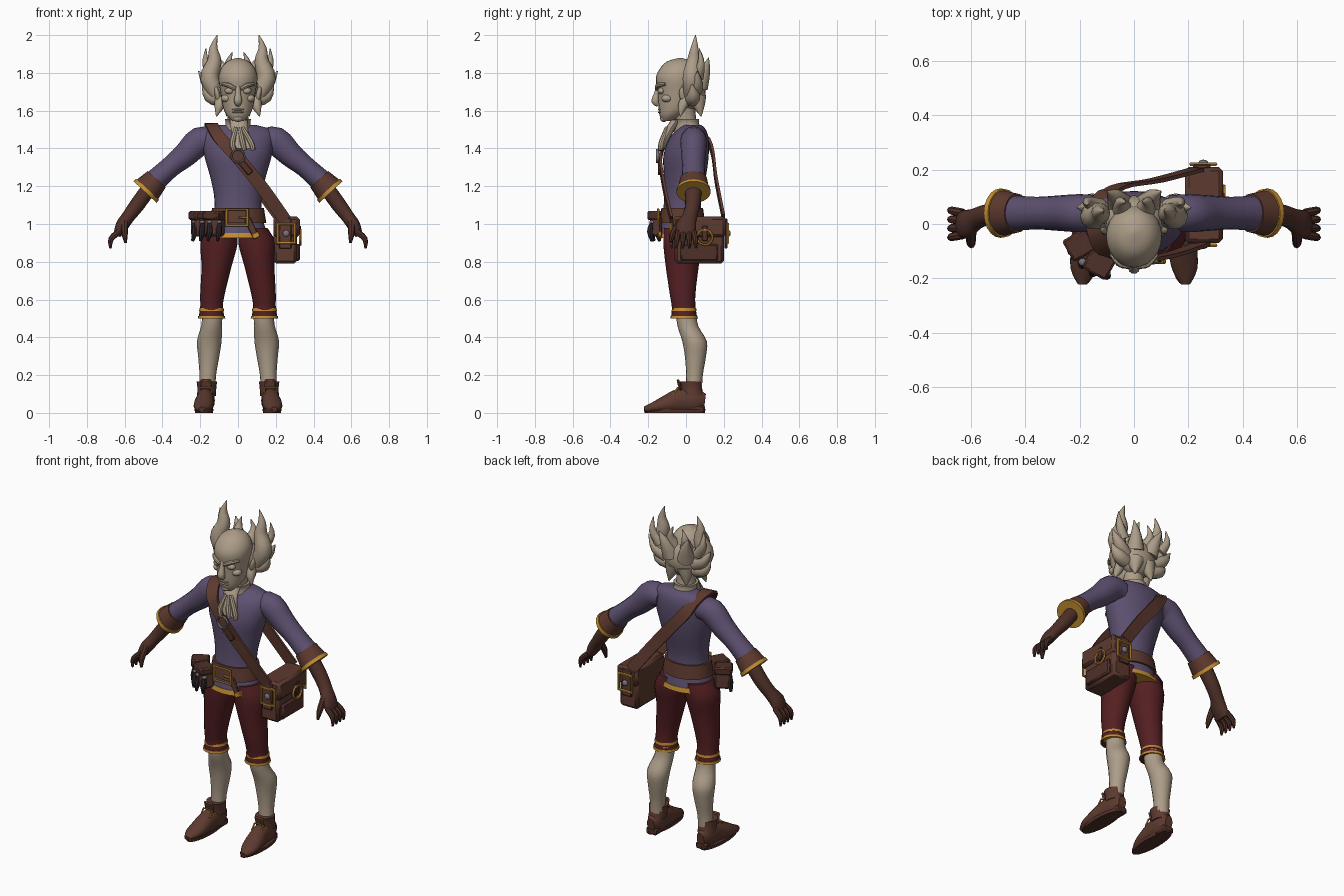
import bpy
import bmesh
from math import cos, sin, pi, sqrt, radians
from mathutils import Vector, Matrix, Euler

default_cube = bpy.data.objects.get("Cube")
if default_cube:
    bpy.data.objects.remove(default_cube, do_unlink=True)


def material(name, red, green, blue):
    mat = bpy.data.materials.new(name)
    mat.use_nodes = True
    mat.diffuse_color = (red, green, blue, 1)
    shader = next(n for n in mat.node_tree.nodes if n.type == "BSDF_PRINCIPLED")
    shader.inputs["Base Color"].default_value = mat.diffuse_color
    shader.inputs["Roughness"].default_value = .8
    return mat


beige = material("pale beige", .42, .34, .25)
purple = material("dusty purple", .11, .08, .16)
brown = material("leather brown", .11, .042, .028)
dark_brown = material("glove brown", .08, .03, .022)
red = material("dark red", .09, .014, .016)
gold = material("gold", .55, .27, .03)
dark = material("dark cloth", .03, .022, .03)
silver = material("dull silver", .2, .17, .2)

ACROSS = Vector((0, 1, 0))
UP = Vector((0, 0, 1))


def dress(obj, mat, mirror=False, bevel=0):
    """Give an object its colour, shading and modifiers."""
    obj.data.materials.append(mat)
    obj.data.shade_smooth()
    obj.data.set_sharp_from_angle(angle=radians(40))
    if bevel:
        obj.modifiers.new("Bevel", "BEVEL").width = bevel
    if mirror:
        mod = obj.modifiers.new("Mirror", "MIRROR")
        mod.use_mirror_merge = False
    return obj


def from_bmesh(bm, name, mat, mirror=False, bevel=0):
    bmesh.ops.recalc_face_normals(bm, faces=bm.faces)
    mesh = bpy.data.meshes.new(name)
    bm.to_mesh(mesh)
    bm.free()
    obj = bpy.data.objects.new(name, mesh)
    bpy.context.collection.objects.link(obj)
    return dress(obj, mat, mirror, bevel)


def smooth_path(points, steps):
    """Catmull-Rom interpolation of positions and radii."""
    pts = [Vector(p if len(p) == 5 else (*p, p[-1])) for p in points]
    out = []
    for i in range(len(pts) - 1):
        a, b, c, d = pts[max(i - 1, 0)], pts[i], pts[i + 1], pts[min(i + 2, len(pts) - 1)]
        for k in range(steps):
            t = k / steps
            out.append((b * 2 + (c - a) * t + (a * 2 - b * 5 + c * 4 - d) * t * t
                        + (b * 3 - a - c * 3 + d) * t * t * t) / 2)
    return out + [pts[-1]]


def sweep(name, points, mat, sides=16, level=False, ref=ACROSS, mirror=False, steps=3):
    """Skin elliptical (or square) sections along a path of x, y, z, radius, radius."""
    path = smooth_path(points, steps)
    spots = [Vector(p[:3]) for p in path]
    offset, grow = (pi / 4, sqrt(2)) if sides == 4 else (0, 1)
    bm = bmesh.new()
    rings = []
    for i, p in enumerate(path):
        tangent = UP if level else spots[min(i + 1, len(spots) - 1)] - spots[max(i - 1, 0)]
        facing = ref(spots[i]) if callable(ref) else ref
        u = facing.cross(tangent).normalized() * max(p[3], .001) * grow
        v = tangent.cross(u).normalized() * max(p[4], .001) * grow
        angles = [offset + 2 * pi * k / sides for k in range(sides)]
        rings.append([bm.verts.new(spots[i] + u * cos(g) + v * sin(g)) for g in angles])
    for low, high in zip(rings, rings[1:]):
        for k in range(sides):
            j = (k + 1) % sides
            bm.faces.new((low[k], low[j], high[j], high[k]))
    bm.faces.new(rings[0])
    bm.faces.new(rings[-1])
    return from_bmesh(bm, name, mat, mirror)


def placed(loc, size, turn=(0, 0, 0)):
    rotation = Euler([radians(a) for a in turn]).to_matrix().to_4x4()
    return Matrix.Translation(loc) @ rotation @ Matrix.Diagonal((*size, 1))


def box(name, loc, size, mat, turn=(0, 0, 0), mirror=False, bevel=.008):
    bm = bmesh.new()
    bmesh.ops.create_cube(bm, size=1, matrix=placed(loc, size, turn))
    return from_bmesh(bm, name, mat, mirror, bevel)


def ball(name, loc, size, mat, turn=(0, 0, 0), mirror=False):
    bm = bmesh.new()
    bmesh.ops.create_uvsphere(bm, u_segments=20, v_segments=12, radius=1,
                              matrix=placed(loc, size, turn))
    return from_bmesh(bm, name, mat, mirror)


def ring(name, loc, size, mat, turn=(90, 0, 0), square=True, mirror=False):
    """A round ring or a square buckle frame; size gives half width, half height, depth."""
    bpy.ops.mesh.primitive_torus_add(major_segments=4 if square else 20, minor_segments=6,
                                     major_radius=1, minor_radius=.15)
    obj = bpy.context.object
    obj.name = name
    if square:
        obj.data.transform(Matrix.Rotation(pi / 4, 4, "Z"))
        obj.data.transform(Matrix.Diagonal((sqrt(2), sqrt(2), 1, 1)))
    obj.data.transform(placed(loc, size, turn))
    return dress(obj, mat, mirror)


# Head, neck and face
sweep("head", [(0, -.1, 1.545, .03, .025), (0, -.08, 1.575, .06, .06), (0, -.055, 1.62, .08, .09),
               (0, -.045, 1.7, .093, .105), (0, -.045, 1.77, .103, .115), (0, -.04, 1.82, .092, .1),
               (0, -.035, 1.86, .058, .066), (0, -.03, 1.88, .005)], beige, 24, level=True)
sweep("neck", [(0, .02, 1.47, .06), (0, 0, 1.55, .055), (0, -.01, 1.62, .06)], beige, level=True)
sweep("nose", [(0, -.145, 1.73, .012), (0, -.155, 1.69, .015), (0, -.162, 1.65, .022),
               (0, -.145, 1.63, .012)], beige, 10)
ball("eye", (.045, -.13, 1.705), (.026, .02, .018), beige, mirror=True)
sweep("brow", [(.015, -.155, 1.715, .01), (.05, -.147, 1.735, .013), (.085, -.11, 1.74, .008)],
      beige, 8, ref=UP, mirror=True)
ball("cheekbone", (.06, -.1, 1.665), (.03, .03, .022), beige, mirror=True)
for lip, height in (("upper_lip", 1.606), ("lower_lip", 1.592)):
    ball(lip, (0, -.135, height), (.032, .014, .006), beige)
ball("chin", (0, -.118, 1.56), (.026, .02, .02), beige)
ball("ear", (.108, -.005, 1.68), (.015, .03, .05), beige, (15, 12, 0), mirror=True)

# Hair: a shell at the back with upswept locks on each side
ball("hair_back", (0, .02, 1.71), (.115, .085, .11), beige)
locks = {
    "side_hair_horn": [(.1, .03, 1.67, .04), (.15, .03, 1.77, .05), (.125, .04, 1.86, .038),
                       (.13, .045, 1.93, .022), (.11, .05, 2, .002)],
    "outer_hair_spike": [(.1, .04, 1.7, .04), (.16, .06, 1.74, .032), (.21, .06, 1.81, .002)],
    "low_hair_curl": [(.09, .03, 1.66, .04), (.15, .04, 1.68, .036), (.19, .03, 1.74, .002)],
    "rear_hair_spike": [(.13, .06, 1.78, .035), (.17, .08, 1.85, .02), (.17, .07, 1.93, .002)],
    "back_hair_lock": [(.05, .07, 1.73, .05), (.07, .1, 1.81, .03), (.1, .12, 1.88, .002)],
    "crown_hair_lock": [(.04, .05, 1.78, .04), (.05, .08, 1.85, .02), (.03, .08, 1.91, .002)],
    "nape_hair_lock": [(.04, .06, 1.67, .05), (.05, .07, 1.62, .03), (.06, .08, 1.57, .002)],
    "sideburn": [(.09, .01, 1.68, .03), (.1, -.02, 1.62, .025), (.115, -.03, 1.57, .002)],
}
for lock, path in locks.items():
    sweep(lock, path, beige, 10, mirror=True)

# Neck cloth
sweep("collar", [(0, .015, 1.48, .08, .075), (0, .005, 1.53, .065), (0, 0, 1.555, .07)],
      beige, level=True)
sweep("neck_cloth", [(0, -.05, 1.55, .05, .03), (.01, -.09, 1.49, .045, .025),
                     (.03, -.125, 1.4, .065, .012)], beige, 12, level=True)
for shift in (-.03, .025, .07):
    sweep("neck_cloth_fold", [(shift / 3, -.1, 1.51, .012), (shift, -.13, 1.43, .015),
                              (shift + .01, -.135, 1.39, .012)], beige, 8)

# Tunic with belt and gold hem
sweep("tunic", [(0, -.02, .93, .165, .125), (0, -.02, 1, .138, .112), (0, -.02, 1.08, .125, .1),
                (0, -.015, 1.16, .128, .1), (0, -.005, 1.26, .15, .112), (0, 0, 1.36, .178, .12),
                (0, .015, 1.45, .19, .105), (0, .03, 1.5, .175, .075), (0, .03, 1.525, .09, .05)],
      purple, 28, level=True)
sweep("tunic_hem_trim", [(0, -.02, .925, .17, .13), (0, -.02, .953, .162, .124)],
      gold, 28, level=True)
sweep("belt", [(0, -.02, 1.005, .15, .122), (0, -.02, 1.085, .137, .11)], brown, 28, level=True)
ring("belt_buckle", (-.005, -.148, 1.035), (.055, .042, .05), gold)
box("belt_tongue", (.03, -.148, 1.035), (.05, .012, .012), gold, bevel=.003)
box("belt_end", (.07, -.135, .985), (.035, .014, .1), brown, (0, -25, 0), bevel=.004)
box("belt_end_tip", (.095, -.138, .94), (.04, .018, .03), gold, (0, -25, 0), bevel=.004)

# Sleeves, cuffs and gloves
sweep("sleeve", [(.13, .04, 1.44, .06, .065), (.2, .04, 1.44, .075, .07), (.28, .04, 1.365, .065),
                 (.36, .04, 1.3, .056, .06), (.45, .04, 1.22, .06, .066)], purple, mirror=True)
sweep("cuff", [(.43, .04, 1.237, .064, .072), (.485, .04, 1.177, .078, .085)],
      brown, 20, mirror=True)
sweep("cuff_trim", [(.478, .04, 1.184, .082, .089), (.492, .04, 1.169, .084, .091)],
      gold, 20, mirror=True)
sweep("glove", [(.47, .04, 1.19, .04, .045), (.535, .035, 1.1, .04), (.58, .02, 1.04, .035, .04),
                (.615, 0, .99, .034, .053), (.64, 0, .94, .02, .05)], dark_brown, mirror=True)
for finger in range(4):
    y = -.04 + .027 * finger
    sweep("finger", [(.63, y, .96, .016), (.672, y * 1.2, .92, .015), (.675, y * 1.3, .87, .006)],
          dark_brown, 8, mirror=True)
sweep("thumb", [(.6, -.03, 1.01, .02), (.6, -.07, .95, .017), (.595, -.08, .9, .007)],
      dark_brown, 8, mirror=True)

# Breeches, stockings and shoes
sweep("breeches_leg", [(.085, -.015, .98, .07, .1), (.1, -.015, .9, .098, .105),
                       (.113, -.02, .78, .08, .088), (.135, -.018, .63, .065, .068),
                       (.14, -.012, .56, .06, .063), (.14, -.01, .5, .07)],
      red, 20, level=True, mirror=True)
for height, width in ((.5, .073), (.54, .066)):
    sweep("breeches_trim", [(.14, -.01, height, width), (.14, -.01, height + .014, width - .002)],
          gold, 20, level=True, mirror=True)
sweep("stocking", [(.135, 0, .53, .054), (.14, .01, .46, .055), (.152, .045, .38, .065),
                   (.155, .05, .3, .056), (.16, .045, .2, .044), (.165, .04, .1, .044)],
      beige, level=True, mirror=True)
sweep("shoe", [(.168, .1, .06, .025, .04), (.168, .05, .065, .045, .065), (.173, -.03, .065, .047, .065),
               (.18, -.1, .048, .053, .048), (.188, -.17, .03, .045, .028), (.19, -.22, .018, .018, .015)],
      brown, ref=UP, mirror=True)
sweep("shoe_sole", [(.18, -.06, 0, .048, .16), (.18, -.06, .02, .05, .163)],
      dark_brown, 24, level=True, mirror=True)
box("shoe_heel", (.168, .06, .02), (.07, .08, .04), dark_brown, mirror=True)
sweep("shoe_collar", [(.167, .035, .09, .05, .06), (.165, .03, .13, .05, .055),
                      (.165, .025, .165, .054, .058)], brown, level=True, mirror=True)
box("shoe_tongue", (.17, -.035, .145), (.06, .015, .07), brown, (15, 0, 0), mirror=True)
ring("shoe_buckle", (.172, -.055, .118), (.03, .02, .04), gold, (50, 0, 0), mirror=True)

# Satchel on the left hip
box("satchel_body", (.25, .07, .91), (.125, .26, .24), brown, bevel=.015)
box("satchel_flap", (.257, .07, .985), (.14, .28, .11), brown, bevel=.015)
box("satchel_pocket", (.315, .07, .85), (.025, .2, .09), dark_brown)
ring("satchel_clasp", (.33, .1, .93), (.04, .04, .05), gold, (90, 0, 90), square=False)
box("satchel_clasp_tab", (.328, .1, .95), (.012, .03, .08), dark_brown, bevel=.003)
for y in (-.075, .212):
    box("satchel_side_strap", (.25, y, .95), (.065, .014, .16), brown, bevel=.004)
    ring("satchel_side_buckle", (.255, y * 1.04, .95), (.045, .05, .05), gold)
    ball("satchel_stud", (.255, y * 1.06, .95), (.018, .012, .018), silver)


# Shoulder strap across the chest and back
def outward(p):
    return Vector((0, p.y - .02, max(0, p.z - 1.44) * 3))


sweep("shoulder_strap", [(.25, -.075, 1.02, .034, .007), (.13, -.115, 1.19, .034, .007),
                         (0, -.135, 1.35, .034, .007), (-.1, -.1, 1.46, .034, .007),
                         (-.14, -.02, 1.525, .034, .007), (-.13, .07, 1.505, .034, .007),
                         (-.06, .135, 1.4, .034, .007), (.08, .16, 1.23, .034, .007),
                         (.23, .2, 1.03, .034, .007)], brown, 4, ref=outward, steps=4)
ring("strap_ring", (0, -.15, 1.36), (.034, .034, .06), silver, square=False)
box("strap_keeper", (.04, -.142, 1.3), (.035, .014, .085), dark_brown, (0, -40, 0), bevel=.004)

# Pouches and hanging tools on the right hip
box("front_pouch", (-.125, -.14, 1), (.09, .08, .13), brown, (0, 0, -30), bevel=.012)
box("front_pouch_flap", (-.127, -.145, 1.045), (.1, .09, .045), dark_brown, (0, 0, -30))
box("side_pouch", (-.195, -.075, 1), (.08, .09, .13), brown, (0, 0, -60), bevel=.012)
box("side_pouch_flap", (-.2, -.077, 1.045), (.09, .1, .045), dark_brown, (0, 0, -60))
for x, y in ((-.1, -.18), (-.15, -.17), (-.19, -.14), (-.23, -.09)):
    sweep("hanging_tool", [(x, y, 1.01, .01), (x, y - .01, .96, .016), (x - .01, y, .91, .008)], dark, 8)
    ball("tool_cap", (x, y, 1.01), (.014, .014, .01), silver)
